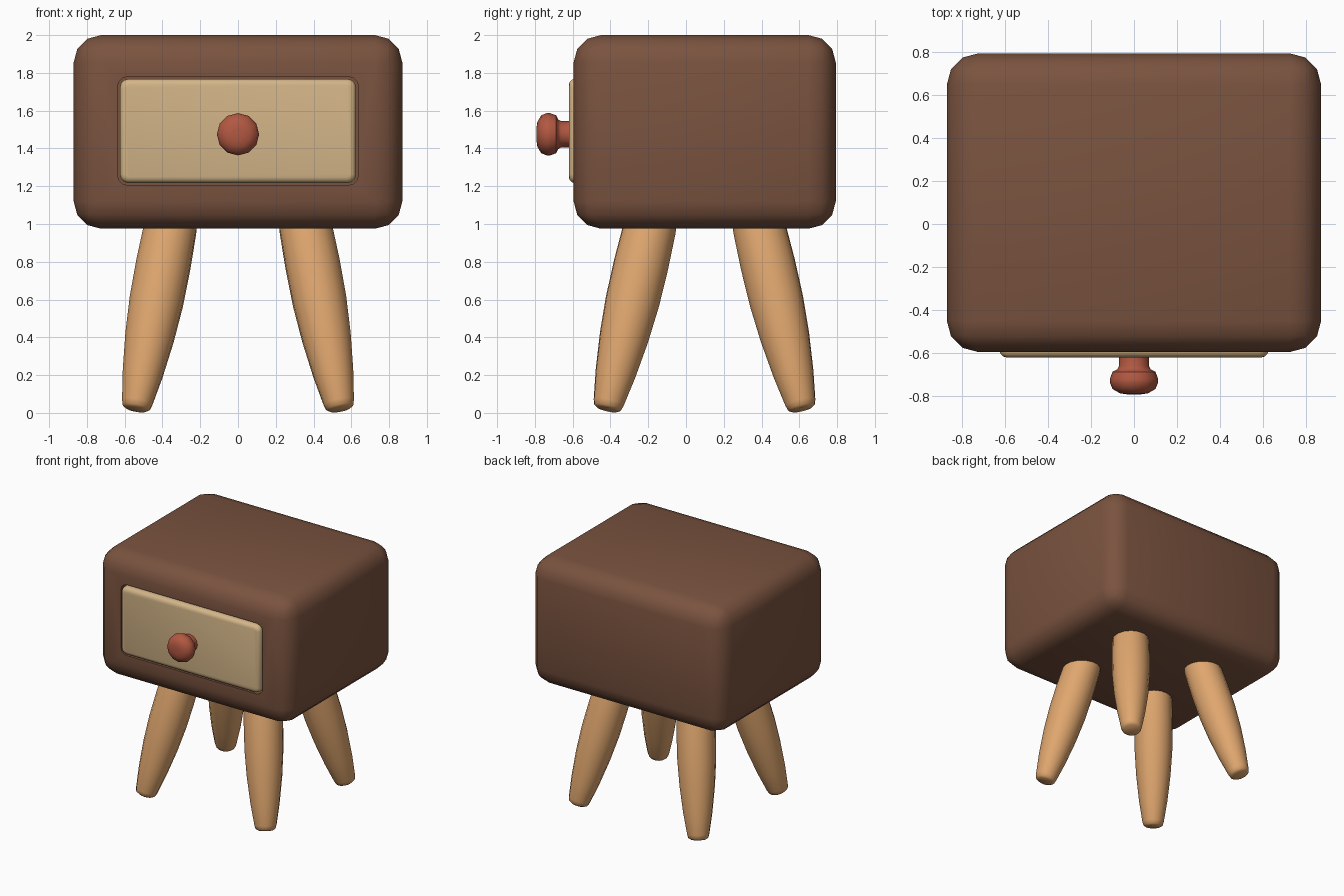
import bpy, bmesh, math
from mathutils import Vector, Matrix

if "Cube" in bpy.data.objects:
    bpy.data.objects.remove(bpy.data.objects["Cube"])


def material(name, srgb):
    m = bpy.data.materials.new(name)
    lin = [((c / 255 + 0.055) / 1.055) ** 2.4 for c in srgb]
    m.diffuse_color = (*lin, 1)
    m.use_nodes = True
    m.node_tree.nodes["Principled BSDF"].inputs["Base Color"].default_value = m.diffuse_color
    return m


BROWN = material("dark brown wood", (122, 83, 63))
CREAM = material("pale drawer wood", (211, 181, 136))
TAN = material("light leg wood", (223, 166, 110))
RED = material("red knob", (178, 88, 65))


def finish(name, bm, mat):
    bmesh.ops.recalc_face_normals(bm, faces=bm.faces)
    me = bpy.data.meshes.new(name)
    bm.to_mesh(me)
    bm.free()
    me.materials.append(mat)
    ob = bpy.data.objects.new(name, me)
    bpy.context.collection.objects.link(ob)
    return ob


def smooth(ob, angle=42):
    bpy.ops.object.select_all(action='DESELECT')
    ob.select_set(True)
    bpy.context.view_layer.objects.active = ob
    bpy.ops.object.shade_smooth_by_angle(angle=math.radians(angle))


def box(lo, hi):
    bm = bmesh.new()
    bmesh.ops.create_cube(bm, size=1)
    lo, hi = Vector(lo), Vector(hi)
    for v in bm.verts:
        v.co = Vector([(lo[i] + hi[i]) / 2 + v.co[i] * (hi[i] - lo[i]) for i in range(3)])
    return bm


def bevel(bm, edges, width, seg):
    bmesh.ops.bevel(bm, geom=edges, offset=width, segments=seg, profile=0.5,
                    affect='EDGES', clamp_overlap=True)


def depth_edges(bm):
    # edges running front to back
    return [e for e in bm.edges if abs(e.verts[0].co.y - e.verts[1].co.y) > 0.01]


def lathe(name, profile, sides, origin, axis, mat):
    # profile: (radius, distance along axis)
    bm = bmesh.new()
    rings = []
    for r, h in profile:
        rings.append([bm.verts.new((r * math.cos(2 * math.pi * i / sides),
                                    r * math.sin(2 * math.pi * i / sides), h))
                      for i in range(sides)])
    for a, b in zip(rings, rings[1:]):
        for i in range(sides):
            j = (i + 1) % sides
            bm.faces.new((a[i], a[j], b[j], b[i]))
    bm.faces.new(rings[0])
    bm.faces.new(rings[-1])
    rot = Vector(axis).to_track_quat('Z', 'Y').to_matrix().to_4x4()
    bm.transform(Matrix.Translation(origin) @ rot)
    ob = finish(name, bm, mat)
    smooth(ob)
    return ob


# Cabinet body with rounded edges
bm = box((-0.87, -0.595, 0.975), (0.87, 0.793, 2.0))
bevel(bm, bm.edges[:], 0.145, 3)
body = finish("cabinet_body", bm, BROWN)

# Drawer opening cut in the front
bm = box((-0.638, -0.8, 1.205), (0.638, -0.5, 1.78))
bevel(bm, depth_edges(bm), 0.055, 3)
cutter = finish("opening_cutter", bm, BROWN)
cutter.hide_render = True
mod = body.modifiers.new("opening", 'BOOLEAN')
mod.object = cutter
mod.operation = 'DIFFERENCE'
mod.solver = 'EXACT'
bpy.context.view_layer.objects.active = body
bpy.ops.object.modifier_apply(modifier=mod.name)
bpy.data.objects.remove(cutter)
smooth(body)

# Drawer front with softened face
bm = box((-0.625, -0.62, 1.217), (0.625, -0.49, 1.768))
bevel(bm, depth_edges(bm), 0.045, 3)
bevel(bm, [e for e in bm.edges if all(v.co.y < -0.61 for v in e.verts)], 0.032, 3)
smooth(finish("drawer_front", bm, CREAM))

# Round knob on a short stem
lathe("drawer_knob",
      [(0.07, 0), (0.07, 0.05), (0.078, 0.064), (0.1, 0.075), (0.112, 0.108),
       (0.112, 0.125), (0.1, 0.155), (0.065, 0.175), (0.03, 0.18)],
      12, (0, -0.612, 1.475), (0, -1, 0), RED)

# Four splayed, tapered legs
leg_profile = [(0.055, 0), (0.074, 0.012), (0.082, 0.04), (0.108, 0.2), (0.131, 0.4),
               (0.144, 0.6), (0.146, 0.8), (0.141, 1.0), (0.135, 1.07)]
for side, sx in (("left", -1), ("right", 1)):
    for end, sy in (("front", -1), ("back", 1)):
        lathe(f"{end}_{side}_leg", leg_profile, 16,
              (sx * 0.541, 0.098 + sy * 0.516, 0.018),
              (-sx * 0.19, -sy * 0.235, 1), TAN)
